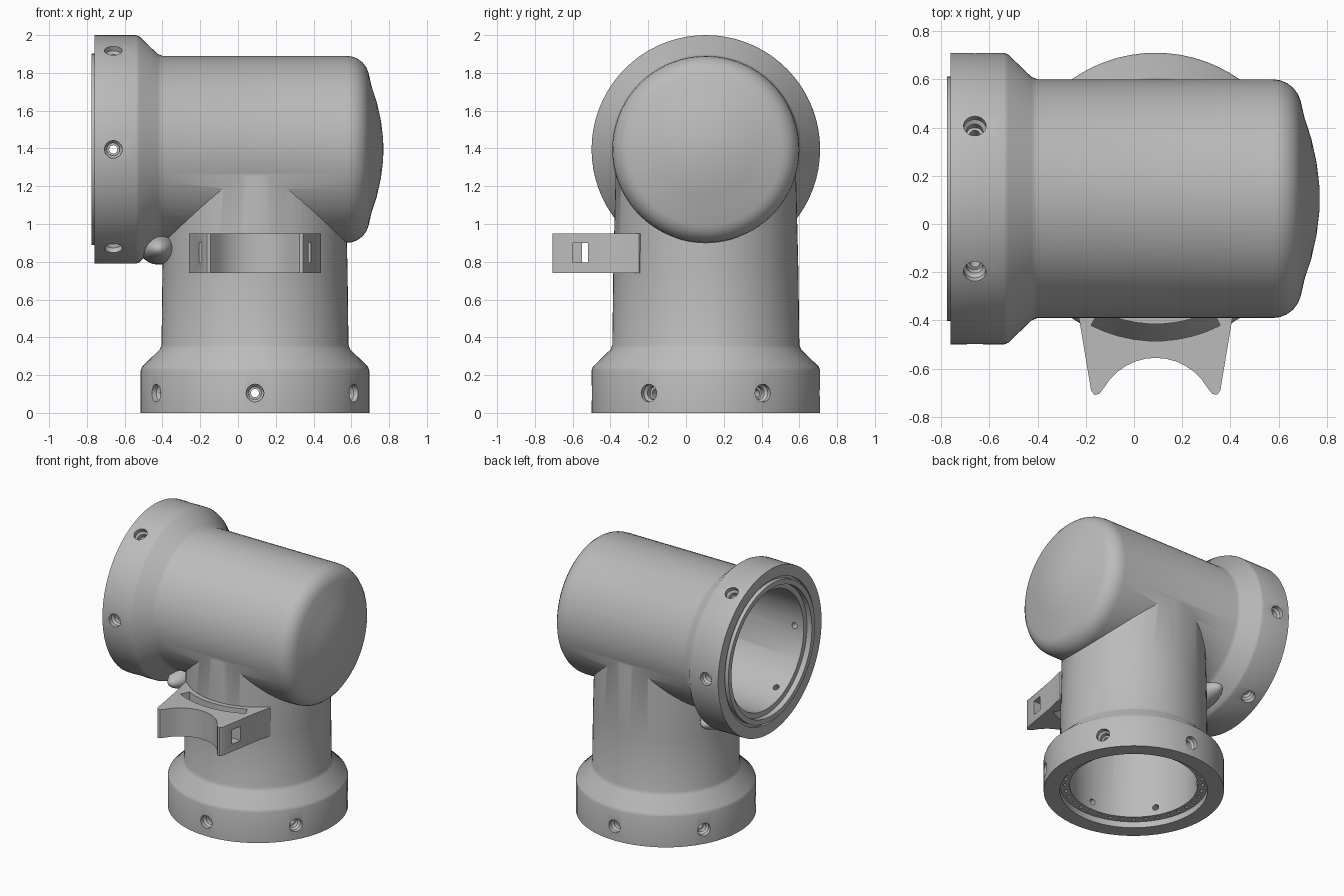
import bpy, bmesh
from math import sin, cos, pi, radians
from mathutils import Matrix

cube = bpy.data.objects.get("Cube")
if cube:
    bpy.data.objects.remove(cube, do_unlink=True)

grey = bpy.data.materials.new("plain_grey")
grey.use_nodes = True
COLOR = (0.5, 0.5, 0.5, 1)
grey.diffuse_color = COLOR
grey.node_tree.nodes["Principled BSDF"].inputs["Base Color"].default_value = COLOR

CX, CY, AXIS_Z = 0.09, 0.105, 1.395
UPRIGHT = Matrix.Translation((CX, CY, 0))
LEVEL = Matrix.Translation((0, CY, AXIS_Z)) @ Matrix.Rotation(pi / 2, 4, 'Y')


def lathe(bm, profile, matrix, sides=72):
    """Closed solid of revolution from (radius, height) points, ends on the axis or capped."""
    rings = []
    for r, h in profile:
        ring = [bm.verts.new(matrix @ Matrix.Rotation(2 * pi * i / sides, 4, 'Z')
                             @ Matrix.Translation((r, 0, h)).to_translation()) for i in range(sides)]
        rings.append(ring)
    for a, b in zip(rings, rings[1:]):
        for i in range(sides):
            j = (i + 1) % sides
            bm.faces.new((a[i], a[j], b[j], b[i]))
    bm.faces.new(rings[0][::-1])
    bm.faces.new(rings[-1])


def prism(bm, outline, z0, z1):
    """Extrude an outline in plan between two heights."""
    face = bm.faces.new([bm.verts.new((x, y, z0)) for x, y in outline])
    top = bmesh.ops.extrude_face_region(bm, geom=[face])["geom"]
    bmesh.ops.translate(bm, vec=(0, 0, z1 - z0), verts=[v for v in top if isinstance(v, bmesh.types.BMVert)])


def box(bm, x0, x1, y0, y1, z0, z1):
    prism(bm, [(x0, y0), (x1, y0), (x1, y1), (x0, y1)], z0, z1)


def finish(name, bm):
    bmesh.ops.recalc_face_normals(bm, faces=bm.faces)
    mesh = bpy.data.meshes.new(name)
    bm.to_mesh(mesh)
    bm.free()
    mesh.materials.append(grey)
    obj = bpy.data.objects.new(name, mesh)
    bpy.context.collection.objects.link(obj)
    return obj


def solid(name, profile, matrix):
    bm = bmesh.new()
    lathe(bm, profile, matrix)
    return finish(name, bm)


def select(obj):
    bpy.ops.object.select_all(action='DESELECT')
    obj.select_set(True)
    bpy.context.view_layer.objects.active = obj


def combine(target, other, operation, keep=False):
    select(target)
    mod = target.modifiers.new("combine", 'BOOLEAN')
    mod.operation, mod.solver, mod.object = operation, 'EXACT', other
    bpy.ops.object.modifier_apply(modifier=mod.name)
    if not keep:
        bpy.data.objects.remove(other, do_unlink=True)


# Upright tube with its flared socket
body = solid("elbow_body", [(.605, 0), (.605, .225), (.598, .245), (.505, .335), (.495, .36),
                            (.49, .75), (.478, 1.25), (.47, 1.38)], UPRIGHT)

# Level tube with flared socket, raised lip and domed closed end
corner = [(.375 + .12 * cos(a), .575 + .12 * sin(a)) for a in [radians(d) for d in range(0, 76, 15)]]
dome = [(.335, .707), (.25, .735), (.15, .757), (.06, .768), (.005, .77)]
level = solid("level_tube", [(.507, -.775), (.507, -.745), (.525, -.745), (.525, -.76), (.605, -.76),
                             (.605, -.54), (.598, -.522), (.505, -.425), (.495, -.4)] + corner + dome, LEVEL)
combine(body, level, 'UNION')

# Blend under the level socket, where it meets the upright tube
bm = bmesh.new()
bmesh.ops.create_uvsphere(bm, u_segments=32, v_segments=20, radius=1, matrix=Matrix.Translation(
    (-.42, CY, .87)) @ Matrix.Diagonal((.1, .3, .085, 1)))
combine(body, finish("blend", bm), 'UNION')

# Hollow interior, stepped at both mouths
upright_bore = solid("upright_bore", [(.495, -.1), (.495, .045), (.43, .045), (.43, 1.36)], UPRIGHT)
level_bore = solid("level_bore", [(.47, -.9), (.47, -.735), (.432, -.735), (.432, .56),
                                  (.4, .62), (.33, .655), (.01, .70)], LEVEL)
combine(body, upright_bore, 'DIFFERENCE', keep=True)
combine(body, level_bore, 'DIFFERENCE')

# Counterbored screw holes around both sockets, and pin holes in the lower mouth
bm = bmesh.new()
for frame, height in ((UPRIGHT, .105), (LEVEL, -.66)):
    for k in range(6):
        spoke = frame @ Matrix.Translation((0, 0, height)) @ Matrix.Rotation(k * pi / 3, 4, 'Z') \
            @ Matrix.Rotation(pi / 2, 4, 'X')
        lathe(bm, [(.022, .38), (.022, .53), (.034, .53), (.034, .56), (.047, .575), (.047, .65)], spoke, 20)
for k in range(36):
    pin = UPRIGHT @ Matrix.Rotation(k * pi / 18, 4, 'Z') @ Matrix.Translation((.462, 0, 0))
    lathe(bm, [(.013, .03), (.013, .072)], pin, 10)
combine(body, finish("hole_cutter", bm), 'DIFFERENCE')

# Strap bracket: tapered block with a concave front
arc = [(.247 * sin(a), -.802 + .247 * cos(a)) for a in [radians(d) for d in range(-60, 61, 10)]]
side = [(.235, -.705), (.255, -.708), (.268, -.69), (.318, -.39), (.35, -.25), (.3, -.2)]
outline = [(CX + x, y) for x, y in arc + side + [(-x, y) for x, y in reversed(side)]]
bm = bmesh.new()
prism(bm, outline, .74, .95)
bracket = finish("strap_bracket", bm)
combine(bracket, upright_bore, 'DIFFERENCE')

# Strap passage through the sides, and curved slot next to the tube
bm = bmesh.new()
box(bm, CX - .5, CX + .5, -.55, -.52, .795, .9)
passage = finish("passage_cutter", bm)
combine(bracket, passage, 'DIFFERENCE')
for s in (-1, 1):
    bm = bmesh.new()
    box(bm, CX + s * .21, CX + s * .5, -.6, -.521, .795, .9)
    combine(bracket, finish("mouth_cutter", bm), 'DIFFERENCE')
sweep = [radians(d) for d in range(-27, 28, 6)]
slot = [(CX + r * sin(a), CY - r * cos(a)) for r, angles in ((.59, sweep), (.52, sweep[::-1])) for a in angles]
bm = bmesh.new()
prism(bm, slot, .7, 1)
combine(bracket, finish("slot_cutter", bm), 'DIFFERENCE')

for obj in (body, bracket):
    select(obj)
    bpy.ops.object.shade_smooth_by_angle(angle=radians(32))
